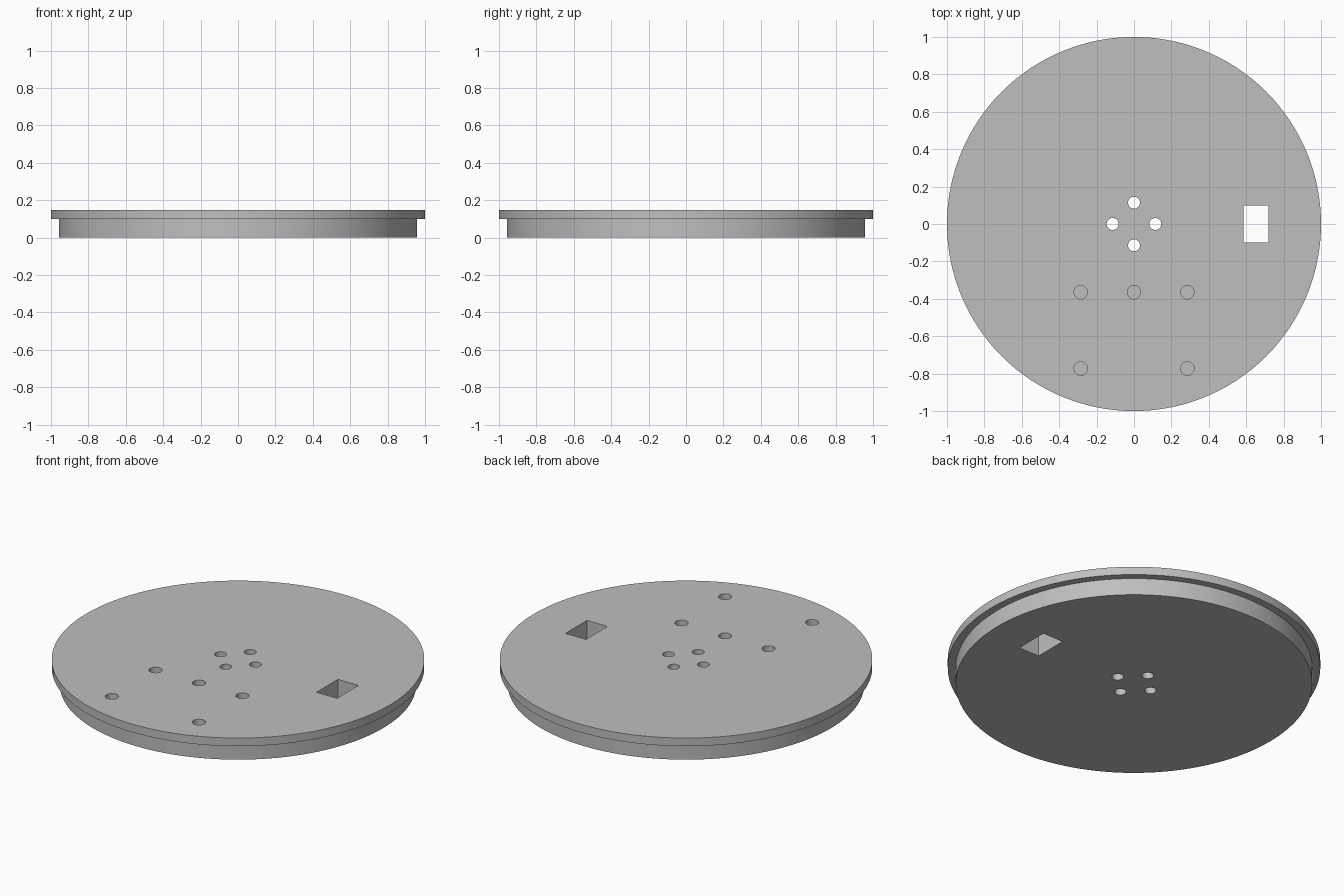
import bpy
import bmesh
from mathutils import Matrix, Vector

old_cube = bpy.data.objects.get("Cube")
if old_cube:
    bpy.data.objects.remove(old_cube, do_unlink=True)

TOP = 0.148        # full height
LEDGE = 0.1        # underside of the rim
BLIND_FLOOR = 0.05  # bottom of the blind holes


def add_cylinder(bm, x, y, radius, low, high, sides):
    bmesh.ops.create_cone(
        bm, cap_ends=True, segments=sides, radius1=radius, radius2=radius,
        depth=high - low, matrix=Matrix.Translation((x, y, (low + high) / 2)))


def make_object(name, bm):
    mesh = bpy.data.meshes.new(name)
    bm.to_mesh(mesh)
    bm.free()
    obj = bpy.data.objects.new(name, mesh)
    bpy.context.collection.objects.link(obj)
    return obj


# Stepped disc: revolve a half profile round the z axis
bm = bmesh.new()
profile = [(0, 0), (0.957, 0), (0.957, LEDGE), (1, LEDGE), (1, TOP), (0, TOP)]
verts = [bm.verts.new((r, 0, z)) for r, z in profile]
# Leave out the axis points so the caps can be single faces
bm.verts.remove(verts.pop(0))
bm.verts.remove(verts.pop())
edges = [bm.edges.new(pair) for pair in zip(verts, verts[1:])]
bmesh.ops.spin(bm, geom=verts + edges, cent=(0, 0, 0), axis=(0, 0, 1),
               angle=6.283185307, steps=128, use_merge=True)
bmesh.ops.remove_doubles(bm, verts=bm.verts, dist=0.0001)
bmesh.ops.holes_fill(bm, edges=[e for e in bm.edges if e.is_boundary], sides=0)
bmesh.ops.recalc_face_normals(bm, faces=bm.faces)
disc = make_object("stepped_disc", bm)

# Cutter: four through holes, five blind holes and a rectangular slot
bm = bmesh.new()
for x, y in [(0.114, 0), (-0.114, 0), (0, 0.114), (0, -0.114)]:
    add_cylinder(bm, x, y, 0.032, -0.1, 0.3, 32)
for x, y in [(-0.285, -0.365), (0, -0.365), (0.285, -0.365),
             (-0.285, -0.773), (0.285, -0.773)]:
    add_cylinder(bm, x, y, 0.036, BLIND_FLOOR, 0.3, 32)
slot = Matrix.Translation((0.652, 0, 0.1)) @ Matrix.Diagonal(
    Vector((0.134, 0.2, 0.5, 1)))
bmesh.ops.create_cube(bm, size=1, matrix=slot)
cutter = make_object("hole_cutter", bm)
cutter.hide_render = True

# Cut the openings, then drop the cutter
cut = disc.modifiers.new("openings", "BOOLEAN")
cut.operation = "DIFFERENCE"
cut.solver = "EXACT"
cut.object = cutter
bpy.ops.object.select_all(action="DESELECT")
disc.select_set(True)
bpy.context.view_layer.objects.active = disc
bpy.ops.object.modifier_apply(modifier=cut.name)
bpy.data.objects.remove(cutter, do_unlink=True)

# Plain grey all over
grey = bpy.data.materials.new("plain_grey")
grey.use_nodes = True
colour = (0.52, 0.52, 0.52, 1)
grey.diffuse_color = colour
grey.node_tree.nodes["Principled BSDF"].inputs["Base Color"].default_value = colour
disc.data.materials.clear()
disc.data.materials.append(grey)
for face in disc.data.polygons:
    face.material_index = 0

bpy.ops.object.shade_smooth_by_angle()
